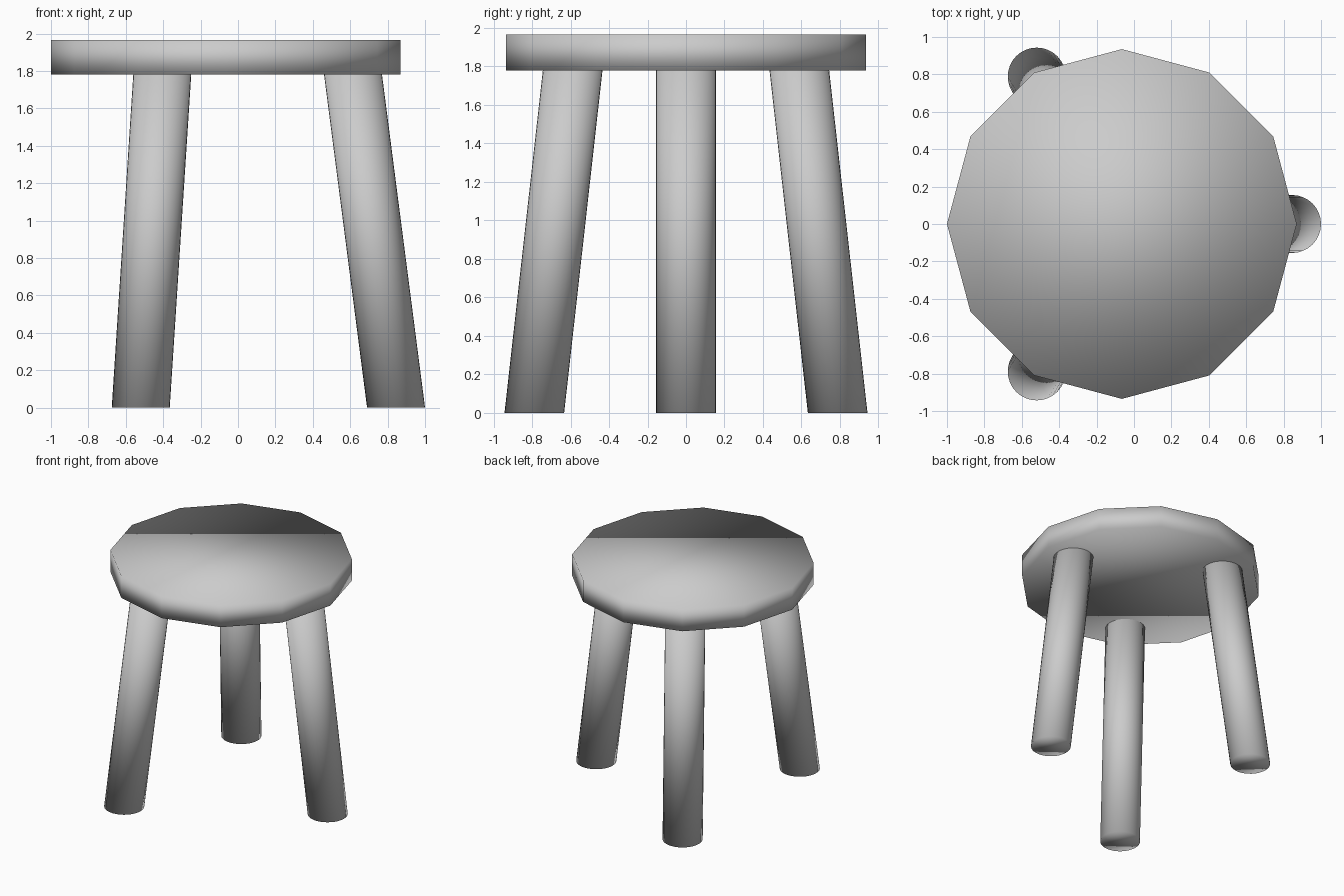
import bpy, bmesh, math

if "Cube" in bpy.data.objects:
    bpy.data.objects.remove(bpy.data.objects["Cube"])

CX = -0.065  # stool axis


def prism(name, sides, radius, bottom, top):
    """Closed prism with level end caps; different end centres give a splayed leg."""
    bm = bmesh.new()
    rings = []
    for c in (bottom, top):
        rings.append([bm.verts.new((c[0] + radius * math.cos(2 * math.pi * i / sides),
                                    c[1] + radius * math.sin(2 * math.pi * i / sides),
                                    c[2])) for i in range(sides)])
    lo, hi = rings
    bm.faces.new(lo[::-1])
    bm.faces.new(hi)
    for i in range(sides):
        j = (i + 1) % sides
        bm.faces.new((lo[i], lo[j], hi[j], hi[i]))
    for f in bm.faces:
        f.smooth = True
    mesh = bpy.data.meshes.new(name)
    bm.to_mesh(mesh)
    bm.free()
    obj = bpy.data.objects.new(name, mesh)
    bpy.context.collection.objects.link(obj)
    return obj


# Twelve-sided seat
prism("seat", 12, 0.935, (CX, 0, 1.78), (CX, 0, 1.965))

# Three splayed round legs
for name, deg in (("right_leg", 0), ("back_left_leg", 120), ("front_left_leg", 240)):
    c, s = math.cos(math.radians(deg)), math.sin(math.radians(deg))
    prism(name, 32, 0.155, (CX + 0.91 * c, 0.91 * s, 0), (CX + 0.68 * c, 0.68 * s, 1.78))
